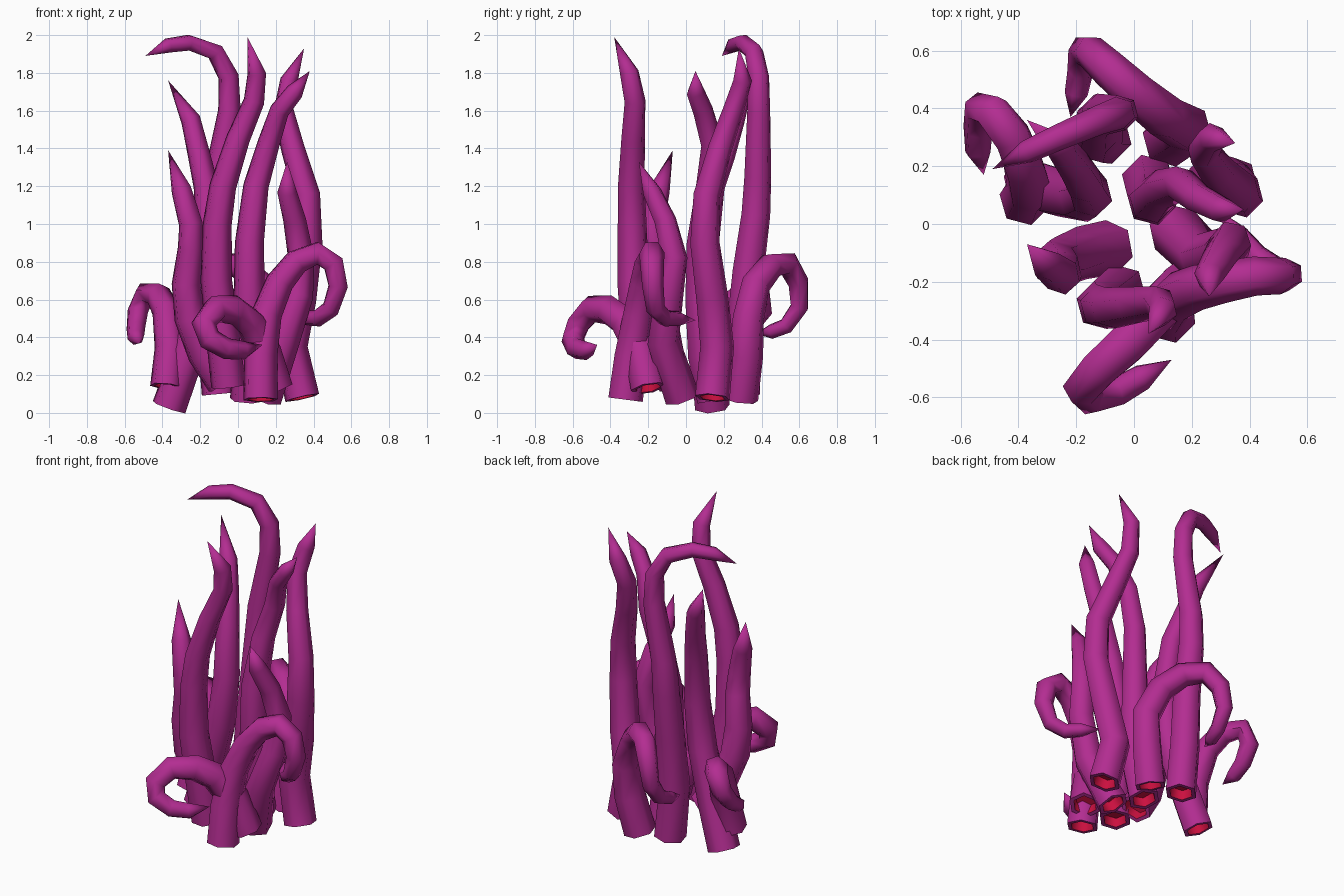
import bpy, bmesh, math
from mathutils import Vector

if "Cube" in bpy.data.objects:
    bpy.data.objects.remove(bpy.data.objects["Cube"])

SIDES = 6


def material(name, rgb):
    m = bpy.data.materials.new(name)
    m.diffuse_color = (*rgb, 1)
    m.use_nodes = True
    m.node_tree.nodes["Principled BSDF"].inputs["Base Color"].default_value = m.diffuse_color
    return m


PURPLE = material("magenta_purple", (0.45, 0.026, 0.285))
RED = material("inner_red", (0.60, 0.005, 0.05))


def tentacle(name, path, radius=0.095, thin=0.55):
    """Six-sided tapering tube along a path, pointed tip, hollow red base."""
    pts = [Vector(p) for p in path]
    n = len(pts)
    length = [0.0]
    for a, b in zip(pts, pts[1:]):
        length.append(length[-1] + (b - a).length)
    bm = bmesh.new()
    tangent = (pts[1] - pts[0]).normalized()
    side = tangent.orthogonal().normalized()

    def ring(c, u, v, r):
        return [bm.verts.new(c + r * (math.cos(a) * u + math.sin(a) * v))
                for a in (2 * math.pi * i / SIDES for i in range(SIDES))]

    def bridge(a, b, mat=0):
        for i in range(SIDES):
            j = (i + 1) % SIDES
            bm.faces.new((a[i], a[j], b[j], b[i])).material_index = mat

    # tube body with a twist-free frame
    previous = first = None
    for k in range(n - 1):
        new = (pts[k + 1] - pts[max(k - 1, 0)]).normalized()
        side = tangent.rotation_difference(new) @ side
        tangent = new
        v = tangent.cross(side)
        r = radius * (1 - thin * (length[k] / length[-1]) ** 1.5)
        current = ring(pts[k], side, v, r)
        if previous:
            bridge(previous, current)
        else:
            first, frame = current, (side.copy(), v.copy(), tangent.copy())
        previous = current
    # pointed tip
    tip = bm.verts.new(pts[-1])
    for i in range(SIDES):
        bm.faces.new((previous[i], previous[(i + 1) % SIDES], tip))
    # rim and red recess at the base
    u, v, t = frame
    rim = ring(pts[0], u, v, radius * 0.74)
    deep = ring(pts[0] + t * 0.06, u, v, radius * 0.68)
    bridge(rim, first)
    bridge(deep, rim, 1)
    bm.faces.new(deep[::-1]).material_index = 1
    bmesh.ops.recalc_face_normals(bm, faces=bm.faces)

    mesh = bpy.data.meshes.new(name)
    bm.to_mesh(mesh)
    bm.free()
    mesh.materials.append(PURPLE)
    mesh.materials.append(RED)
    ob = bpy.data.objects.new(name, mesh)
    bpy.context.collection.objects.link(ob)
    bpy.ops.object.select_all(action='DESELECT')
    ob.select_set(True)
    bpy.context.view_layer.objects.active = ob
    bpy.ops.object.shade_smooth_by_angle(angle=math.radians(65))


# tall tentacles
tentacle("tall_hooked_tentacle", [
    (-.10, .30, .10), (-.13, .30, .42), (-.12, .33, .75), (-.12, .37, 1.05),
    (-.11, .38, 1.25), (-.045, .385, 1.6), (-.05, .385, 1.78),
    (-.12, .36, 1.91), (-.26, .30, 1.96), (-.37, .25, 1.945),
    (-.49, .19, 1.89)], thin=.63)
tentacle("tall_front_tentacle", [
    (-.05, -.23, .14), (-.08, -.255, .4), (-.115, -.28, .7),
    (-.11, -.285, 1.0), (-.08, -.29, 1.2), (.0, -.28, 1.45),
    (.085, -.27, 1.65), (.10, -.30, 1.8), (.05, -.38, 1.99)])
tentacle("tall_right_tentacle", [
    (.34, .14, .08), (.28, .165, .35), (.33, .14, .6), (.37, .10, .9),
    (.365, .11, 1.15), (.29, .18, 1.4), (.24, .25, 1.6), (.27, .30, 1.76),
    (.35, .28, 1.93)])
tentacle("tall_middle_tentacle", [
    (.05, .15, .07), (.06, .10, .3), (.06, .08, .6), (.06, .08, .9),
    (.095, .12, 1.2), (.16, .14, 1.42), (.22, .09, 1.6), (.30, .05, 1.70),
    (.38, .05, 1.81)])
tentacle("tall_left_tentacle", [
    (-.365, .14, .03), (-.28, .115, .27), (-.18, .09, .6), (-.15, .10, .9),
    (-.17, .14, 1.2), (-.205, .20, 1.36), (-.25, .26, 1.55),
    (-.37, .36, 1.76)])

# medium tentacles
tentacle("medium_left_tentacle", [
    (-.08, -.08, .16), (-.18, -.10, .31), (-.255, -.13, .5),
    (-.275, -.135, .68), (-.25, -.16, .87), (-.25, -.18, 1.0),
    (-.30, -.14, 1.18), (-.37, -.07, 1.39)])
tentacle("medium_right_tentacle", [
    (.14, -.02, .08), (.24, -.12, .38), (.32, -.09, .62), (.335, -.06, .82),
    (.30, -.11, 1.02), (.26, -.18, 1.17), (.26, -.25, 1.33)])

# short curled tentacles
tentacle("curled_right_tentacle", [
    (.12, -.32, .07), (.12, -.29, .3), (.15, -.25, .52), (.22, -.22, .69),
    (.31, -.20, .80), (.42, -.18, .845), (.505, -.18, .79), (.53, -.175, .67),
    (.49, -.16, .55), (.42, -.11, .50), (.36, -.04, .50), (.29, .05, .49)],
    thin=.65)
tentacle("curled_front_tentacle", [
    (.20, -.20, .13), (.14, -.24, .33), (.06, -.32, .48), (-.02, -.41, .545),
    (-.12, -.50, .55), (-.18, -.57, .47), (-.15, -.60, .39), (-.06, -.58, .34),
    (.03, -.53, .33), (.13, -.47, .36)])
tentacle("curled_left_tentacle", [
    (-.38, .08, .14), (-.36, .12, .35), (-.38, .20, .54), (-.42, .30, .62),
    (-.49, .39, .63), (-.53, .40, .54), (-.54, .33, .45), (-.54, .25, .40),
    (-.52, .17, .37)], radius=.088)
tentacle("curled_back_tentacle", [
    (.12, .29, .07), (.17, .32, .3), (.185, .33, .5), (.11, .37, .68),
    (.01, .45, .78), (-.09, .54, .79), (-.15, .595, .69), (-.175, .60, .56),
    (-.185, .53, .46), (-.20, .45, .43), (-.22, .37, .42)], thin=.62)
